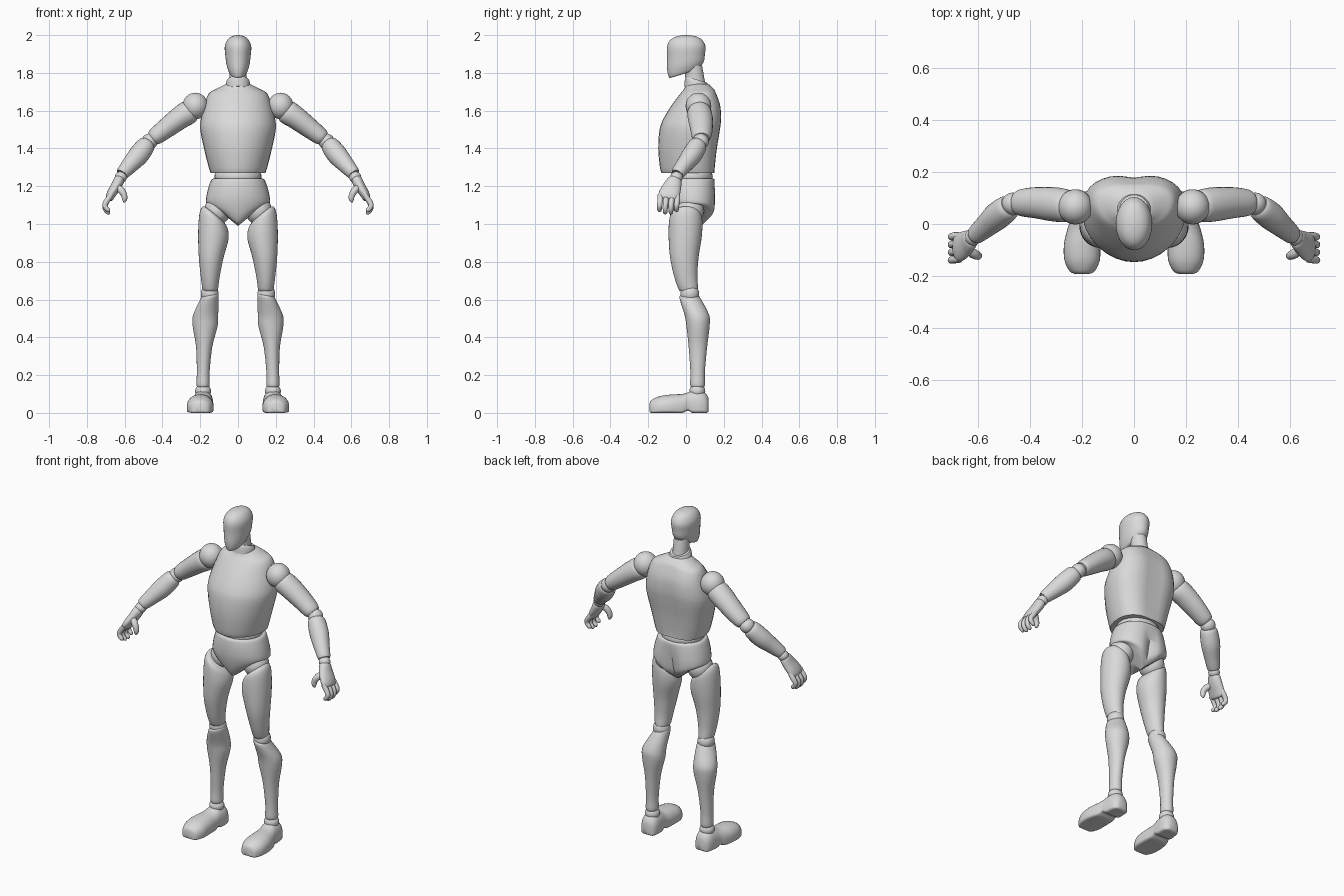
import bpy, bmesh, math
from mathutils import Vector

SEG = 32
grey = bpy.data.materials.new("light_grey")
grey.diffuse_color = (0.7, 0.7, 0.7, 1)


def finish(name, bm, mirror):
    bmesh.ops.recalc_face_normals(bm, faces=bm.faces)
    me = bpy.data.meshes.new(name)
    bm.to_mesh(me)
    bm.free()
    me.materials.append(grey)
    ob = bpy.data.objects.new(name, me)
    bpy.context.collection.objects.link(ob)
    bpy.ops.object.select_all(action='DESELECT')
    bpy.context.view_layer.objects.active = ob
    ob.select_set(True)
    bpy.ops.object.shade_smooth_by_angle(angle=math.radians(45))
    if mirror:
        m = ob.modifiers.new("mirror", 'MIRROR')
        m.use_mirror_merge = False
    return ob


def spline(rows, steps=4):
    """Smoothly interpolated rows of numbers."""
    out = []
    p = [rows[0]] + list(rows) + [rows[-1]]
    for i in range(1, len(p) - 2):
        for s in range(steps):
            t = s / steps
            out.append([0.5 * (2 * b + (c - a) * t + (2 * a - 5 * b + 4 * c - d) * t * t
                               + (3 * b - a - 3 * c + d) * t ** 3)
                        for a, b, c, d in zip(*p[i - 1:i + 3])])
    return out + [list(rows[-1])]


def unit(k, n, e):
    """Point k of a superellipse of exponent e."""
    a = 2 * math.pi * k / n
    c, s = math.cos(a), math.sin(a)
    f = lambda v: math.copysign(abs(v) ** (2 / e), v)
    return f(c), f(s)


def skin(name, rings, mirror):
    bm = bmesh.new()
    loops = [[bm.verts.new(p) for p in r] for r in rings]
    n = len(loops[0])
    for a, b in zip(loops, loops[1:]):
        for k in range(n):
            bm.faces.new((a[k], a[(k + 1) % n], b[(k + 1) % n], b[k]))
    bm.faces.new(loops[0])
    bm.faces.new(loops[-1])
    return finish(name, bm, mirror)


def stack(name, rows, mirror=False, slope='x', widest=0.5, ef=2.0, eb=2.0, gw=0.03):
    """Rows: z, centre x, front y, back y, half width, slope, back groove."""
    rings = []
    for z, xc, y0, y1, rx, sl, g in spline(rows):
        yc = y0 + (y1 - y0) * widest
        ring = []
        for k in range(SEG):
            s = math.sin(2 * math.pi * k / SEG)
            cx, sy = unit(k, SEG, eb if s > 0 else ef)
            x = rx * cx
            y = sy * ((y1 - yc) if sy > 0 else (yc - y0))
            dz = {'x': x, 'v': abs(x), 'y': y}[slope] * sl
            if sy > 0:
                y -= g * sy * math.exp(-(x / gw) ** 2)
            ring.append((xc + x, yc + y, z + dz))
        rings.append(ring)
    return skin(name, rings, mirror)


def tube(name, rows, ref=(0, 1, 0), n=24, steps=4):
    """Rows: x, y, z, radius along ref, other radius. Mirrored to both sides."""
    pts = spline(rows, steps)
    rings = []
    for i, p in enumerate(pts):
        t = (Vector(pts[min(i + 1, len(pts) - 1)][:3]) - Vector(pts[max(i - 1, 0)][:3])).normalized()
        u = Vector(ref)
        u = (u - t * u.dot(t)).normalized()
        v = t.cross(u)
        ring = []
        for k in range(n):
            c, s = unit(k, n, 2)
            ring.append(Vector(p[:3]) + u * p[3] * c + v * p[4] * s)
        rings.append(ring)
    return skin(name, rings, True)


def ball(name, c, r, mirror=True):
    bm = bmesh.new()
    bmesh.ops.create_uvsphere(bm, u_segments=28, v_segments=16, radius=1)
    for v in bm.verts:
        v.co = Vector(c) + Vector([a * b for a, b in zip(v.co, r)])
    return finish(name, bm, mirror)


# Head and neck
stack("head", [
    (1.795, 0, -.075, .055, .034, .3, 0), (1.803, 0, -.09, .075, .046, .32, 0),
    (1.84, 0, -.1, .095, .06, .22, 0), (1.89, 0, -.1, .1, .067, .08, 0),
    (1.94, 0, -.1, .103, .07, 0, 0), (1.975, 0, -.082, .085, .056, 0, 0),
    (1.993, 0, -.05, .053, .034, 0, 0), (2.0, 0, -.01, .012, .006, 0, 0)], slope='y')
stack("neck", [(1.72, 0, .0, .11, .046, -.3, 0), (1.77, 0, -.005, .1, .044, -.3, 0),
               (1.84, 0, -.01, .085, .044, 0, 0)], slope='y')
stack("neck_collar", [(1.71, 0, -.01, .12, .066, -.3, 0), (1.745, 0, -.006, .118, .064, -.3, 0),
                      (1.765, 0, .0, .112, .056, -.3, 0)], slope='y')

# Trunk
stack("torso", [
    (1.27, 0, -.13, .155, .145, 0, .005), (1.3, 0, -.138, .158, .155, 0, .008),
    (1.4, 0, -.147, .17, .18, 0, .012), (1.5, 0, -.14, .186, .2, 0, .014),
    (1.56, 0, -.118, .192, .196, 0, .014), (1.63, 0, -.075, .186, .178, 0, .01),
    (1.69, 0, -.03, .163, .155, 0, .005), (1.715, 0, -.01, .147, .115, 0, 0),
    (1.74, 0, .0, .12, .066, 0, 0)], widest=.58, eb=2.5, gw=.05)
ball("waist", (0, .03, 1.25), (.125, .112, .07), False)
stack("pelvis", [
    (1.24, 0, -.09, .145, .132, 0, 0), (1.23, 0, -.098, .152, .143, 0, 0),
    (1.18, 0, -.103, .157, .16, 0, .012), (1.12, 0, -.1, .16, .17, .05, .03),
    (1.05, 0, -.085, .155, .165, .35, .04), (1.005, 0, -.065, .13, .14, .7, .035),
    (.993, 0, -.04, .1, .1, .8, .02), (.99, 0, -.01, .05, .03, .8, 0)],
    slope='v', eb=2.3)

# Legs
ball("hip_joint", (.11, .02, 1.07), (.07, .075, .075))
stack("thigh", [
    (1.055, .125, -.05, .05, .035, .8, 0), (1.045, .125, -.08, .078, .06, .8, 0),
    (1.01, .128, -.09, .087, .076, .6, 0), (.93, .131, -.092, .083, .08, .2, 0),
    (.82, .142, -.084, .066, .065, 0, 0), (.72, .147, -.062, .06, .05, 0, 0),
    (.66, .147, -.042, .064, .042, 0, 0), (.645, .147, -.032, .06, .036, 0, 0)], True)
ball("knee_joint", (.15, .02, .63), (.047, .05, .05))
stack("shin", [
    (.622, .15, -.028, .065, .042, -.2, 0), (.605, .152, -.034, .078, .05, -.2, 0),
    (.52, .171, -.008, .122, .066, 0, 0), (.46, .174, .002, .125, .066, 0, 0),
    (.35, .179, .014, .112, .043, 0, 0), (.22, .184, .023, .1, .034, 0, 0),
    (.15, .185, .022, .1, .035, 0, 0), (.135, .185, .03, .093, .028, 0, 0)], True)
ball("ankle_joint", (.185, .06, .115), (.042, .042, .038))

# Feet: rows of y, centre x, half width, height, sole height
rings = []
for y, xc, rx, h, zb in spline([
        (-.193, .2, .025, .05, .008), (-.182, .2, .048, .068, 0), (-.14, .2, .068, .088, 0),
        (-.08, .2, .07, .097, 0), (-.02, .195, .062, .1, 0), (.01, .19, .056, .108, .012),
        (.035, .187, .055, .118, 0), (.08, .184, .053, .12, 0), (.108, .183, .043, .1, 0),
        (.12, .183, .025, .075, .008)]):
    ring = []
    for k in range(SEG):
        s = math.sin(2 * math.pi * k / SEG)
        cx, sz = unit(k, SEG, 2.2 if s > 0 else 6)
        zc = zb + (h - zb) * .35
        ring.append((xc + rx * cx, y, zc + sz * ((h - zc) if sz > 0 else (zc - zb))))
    rings.append(ring)
skin("foot", rings, True)

# Arms
ball("shoulder", (.226, .066, 1.625), (.067, .068, .07))
tube("upper_arm", [
    (.245, .068, 1.605, .05, .05), (.262, .07, 1.592, .063, .063), (.31, .076, 1.56, .066, .06),
    (.38, .082, 1.507, .06, .053), (.435, .082, 1.465, .052, .046), (.452, .082, 1.452, .042, .038)])
ball("elbow_joint", (.468, .078, 1.437), (.042, .043, .042))
tube("forearm", [
    (.478, .07, 1.427, .04, .04), (.49, .06, 1.412, .05, .05), (.528, .03, 1.363, .053, .054),
    (.567, -.005, 1.318, .045, .046), (.608, -.04, 1.272, .037, .036), (.614, -.045, 1.265, .03, .03)])
ball("wrist_joint", (.62, -.05, 1.248), (.032, .033, .03))

# Hands
tube("palm", [
    (.622, -.053, 1.247, .02, .018), (.628, -.058, 1.235, .036, .028), (.645, -.072, 1.2, .048, .028),
    (.67, -.088, 1.16, .056, .025), (.682, -.092, 1.135, .052, .02), (.686, -.093, 1.128, .035, .01)])
for i, drop in enumerate((.012, .0, .0, .012)):
    y = -.136 + .03 * i
    tube(f"finger_{i + 1}", [
        (.672, y, 1.155, .014, .014), (.69, y, 1.128, .015, .015),
        (.704, y - .003, 1.1 + drop * .4, .014, .014), (.7, y - .004, 1.075 + drop, .013, .013),
        (.685, y - .004, 1.06 + drop, .011, .011), (.678, y - .004, 1.056 + drop, .004, .004)],
        n=12, steps=3)
tube("thumb", [
    (.645, -.095, 1.2, .016, .016), (.618, -.115, 1.178, .019, .019), (.602, -.122, 1.15, .016, .016),
    (.601, -.123, 1.128, .013, .013), (.604, -.123, 1.114, .004, .004)], n=12, steps=3)
